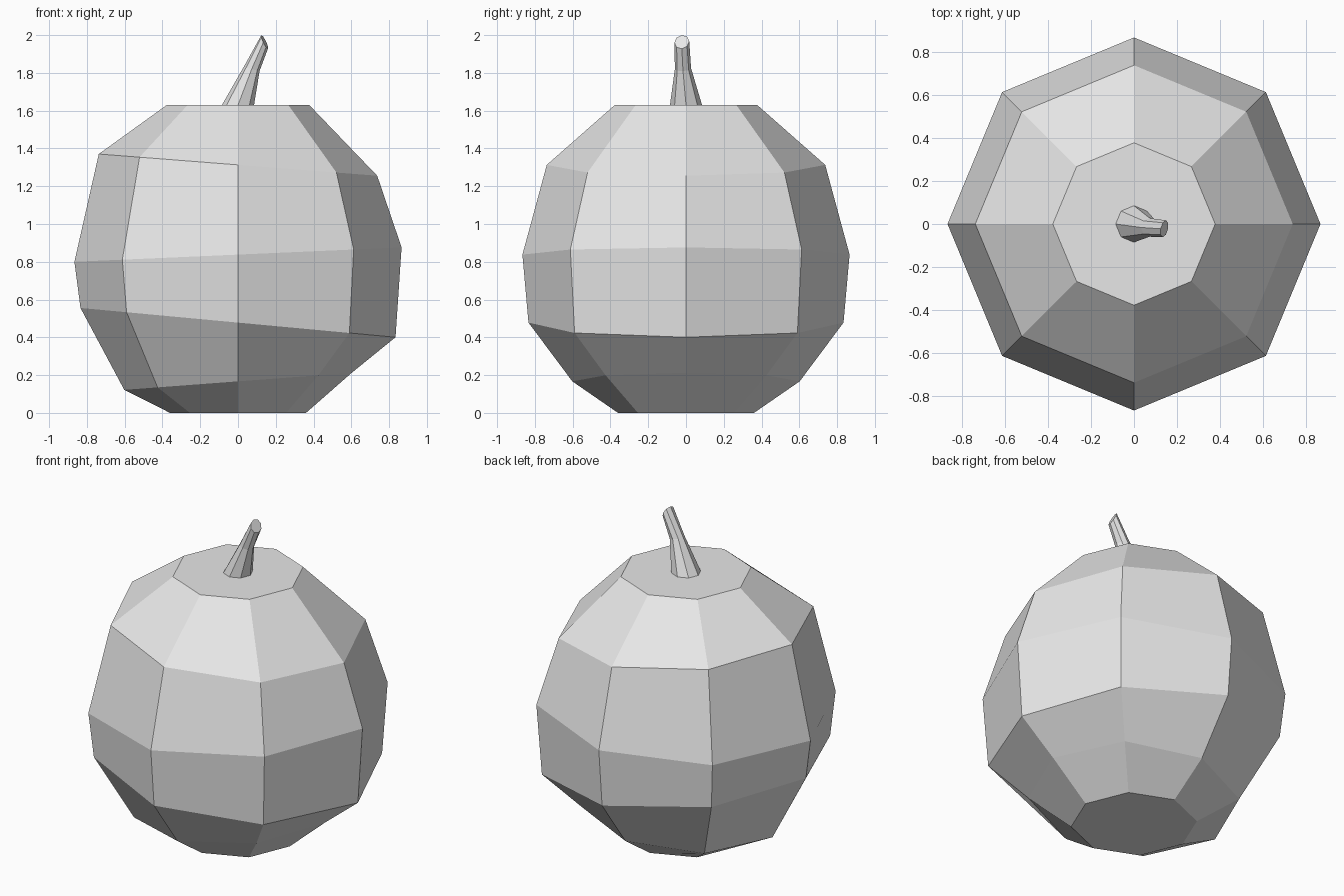
import bpy
import bmesh
import math
from mathutils import Vector

cube = bpy.data.objects.get("Cube")
if cube:
    bpy.data.objects.remove(cube, do_unlink=True)

SIDES = 8


def make_material(name, colour):
    mat = bpy.data.materials.new(name)
    mat.use_nodes = True
    mat.diffuse_color = colour
    mat.node_tree.nodes["Principled BSDF"].inputs["Base Color"].default_value = colour
    return mat


def ring(centre, radius, u, v):
    """Octagon of points spanned by the directions u and v."""
    angles = [math.tau * i / SIDES for i in range(SIDES)]
    return [centre + radius * (math.cos(a) * u + math.sin(a) * v) for a in angles]


def loft(name, rings, mat):
    """Skin a closed, flat-shaded solid over a stack of rings."""
    bm = bmesh.new()
    loops = [[bm.verts.new(p) for p in points] for points in rings]
    for low, high in zip(loops, loops[1:]):
        for i in range(SIDES):
            j = (i + 1) % SIDES
            bm.faces.new((low[i], low[j], high[j], high[i]))
    bm.faces.new(loops[0][::-1])
    bm.faces.new(loops[-1])
    bmesh.ops.recalc_face_normals(bm, faces=bm.faces)
    mesh = bpy.data.meshes.new(name)
    bm.to_mesh(mesh)
    bm.free()
    mesh.materials.append(mat)
    obj = bpy.data.objects.new(name, mesh)
    bpy.context.collection.objects.link(obj)
    return obj


grey = make_material("plain grey", (0.8, 0.8, 0.8, 1))
Y = Vector((0, 1, 0))

# Gourd body: radius, height and sideways slope of each ring
body = [
    (0.36, 0.0, 0.0),
    (0.602, 0.167, 0.075),
    (0.834, 0.478, -0.093),
    (0.866, 0.838, 0.044),
    (0.737, 1.313, -0.078),
    (0.377, 1.63, 0.0),
]
loft("gourd_body",
     [ring(Vector((0, 0, z)), r, Vector((1, 0, slope)), Y) for r, z, slope in body],
     grey)

# Stem: centre, radius and facing direction of each ring, leaning to the left
stem = [
    ((0, 0, 1.63), 0.085, (0, 0, 1)),
    ((0.073, -0.016, 1.822), 0.043, (0.3, -0.05, 1)),
    ((0.141, -0.022, 1.964), 0.04, (0.88, -0.2, 0.42)),
]
stem_rings = []
for centre, radius, facing in stem:
    normal = Vector(facing).normalized()
    u = Y.cross(normal).normalized()
    stem_rings.append(ring(Vector(centre), radius, u, normal.cross(u)))
loft("stem", stem_rings, grey)
